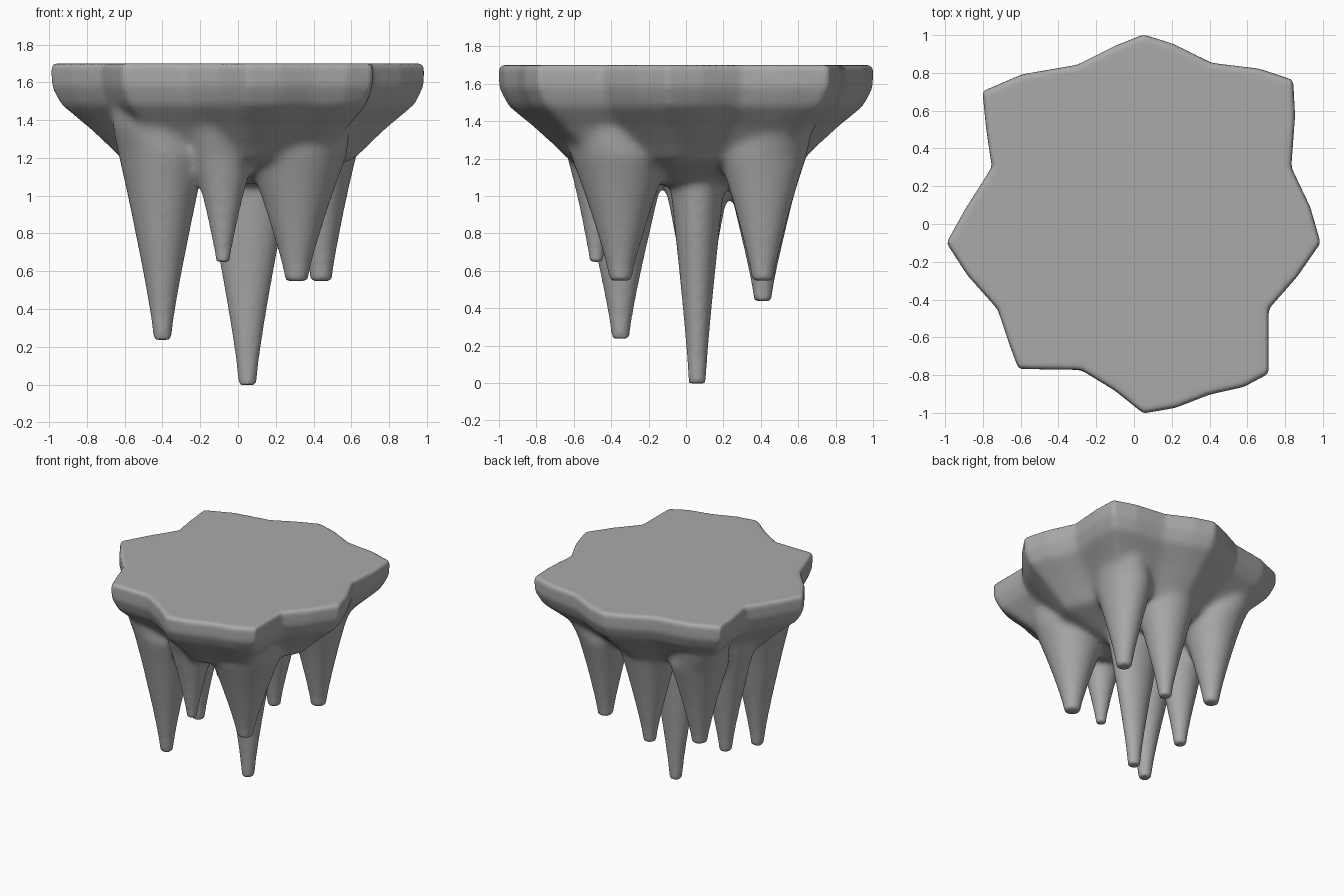
import bpy
import bmesh
from math import cos, sin, tau

cube = bpy.data.objects.get("Cube")
if cube:
    bpy.data.objects.remove(cube, do_unlink=True)

# Plain grey stone
stone = bpy.data.materials.new("grey_stone")
stone.use_nodes = True
colour = (0.4, 0.4, 0.4, 1)
stone.diffuse_color = colour
shader = next(n for n in stone.node_tree.nodes if n.type == 'BSDF_PRINCIPLED')
shader.inputs["Base Color"].default_value = colour
shader.inputs["Roughness"].default_value = 0.8

bm = bmesh.new()


def loft(rings):
    """Skin a stack of equal rings, listed from top to bottom, and close both ends."""
    loops = [[bm.verts.new(p) for p in ring] for ring in rings]
    for a, b in zip(loops, loops[1:]):
        for i in range(len(a)):
            j = (i + 1) % len(a)
            bm.faces.new((a[i], b[i], b[j], a[j]))
    bm.faces.new(loops[0])
    bm.faces.new(loops[-1][::-1])


# Ceiling slab: ragged outline narrowing downwards
outline = [(.05, 1), (-.10, .94), (-.30, .84), (-.59, .79), (-.80, .70), (-.78, .50),
           (-.75, .30), (-.89, .08), (-.99, -.10), (-.88, -.27), (-.72, -.45),
           (-.66, -.63), (-.61, -.765), (-.28, -.77), (-.10, -.88), (.05, -1),
           (.22, -.97), (.40, -.90), (.58, -.86), (.71, -.79), (.71, -.45),
           (.86, -.28), (.985, -.10), (.93, .09), (.83, .30), (.85, .57),
           (.84, .76), (.66, .82), (.41, .85), (.21, .95)]
profile = [(1.70, .985), (1.685, 1.003), (1.58, 1.003), (1.48, .955), (1.37, .82),
           (1.27, .71), (1.19, .63), (1.14, .48), (1.06, .25)]
loft([[(x * s, y * s, z) for x, y in outline] for z, s in profile])


# Hanging spikes: cone up to the base height, then a root leaning out into the slab
def spike(x, y, tip, r, rx, ry, base=1.22, steps=8, sides=24):
    def ring(z, grow, shrink=1, lean=1):
        a, b = (r + (rx - r) * grow) * shrink, (r + (ry - r) * grow) * shrink
        return [(x * lean + a * cos(tau * i / sides),
                 y * lean + b * sin(tau * i / sides), z) for i in range(sides)]

    root = [ring(1.52, 1, .6, 1.3), ring(1.37, 1, .86, 1.16)]
    cone = [ring(tip + (base - tip) * k / steps, (k / steps) ** 1.2)
            for k in range(steps, -1, -1)]
    loft(root + cone)


spike(.05, .06, -.003, .045, .26, .165)
spike(-.40, -.35, .237, .045, .235, .26)
spike(-.08, -.48, .647, .035, .17, .16)
spike(.31, -.35, .547, .057, .27, .27)
spike(.44, .41, .547, .055, .19, .24)
spike(.04, .41, .437, .045, .23, .23)
spike(-.41, .41, .547, .055, .22, .24)
spike(-.40, .06, .342, .045, .23, .21)

bmesh.ops.recalc_face_normals(bm, faces=bm.faces)
mesh = bpy.data.meshes.new("stalactite_cluster")
bm.to_mesh(mesh)
bm.free()
mesh.materials.append(stone)
cluster = bpy.data.objects.new("stalactite_cluster", mesh)
bpy.context.collection.objects.link(cluster)
bpy.ops.object.select_all(action='DESELECT')
cluster.select_set(True)
bpy.context.view_layer.objects.active = cluster

# Fuse slab and spikes into one stone
remesh = cluster.modifiers.new("fuse", 'REMESH')
remesh.mode = 'VOXEL'
remesh.voxel_size = 0.016
bpy.ops.object.modifier_apply(modifier="fuse")

# Blend the joints strongly, the tips and the rim only lightly
joints = cluster.vertex_groups.new(name="joints")
for v in cluster.data.vertices:
    z = v.co.z
    weight = min(1, max(0, (z - .8) / .25), max(0, (1.64 - z) / .2))
    if weight > 0:
        joints.add([v.index], weight, 'REPLACE')
for name, group, rounds in (("blend_joints", "joints", 35), ("soften", "", 3)):
    smooth = cluster.modifiers.new(name, 'SMOOTH')
    smooth.factor = 0.5
    smooth.iterations = rounds
    smooth.vertex_group = group
    bpy.ops.object.modifier_apply(modifier=name)
bpy.ops.object.shade_smooth()
